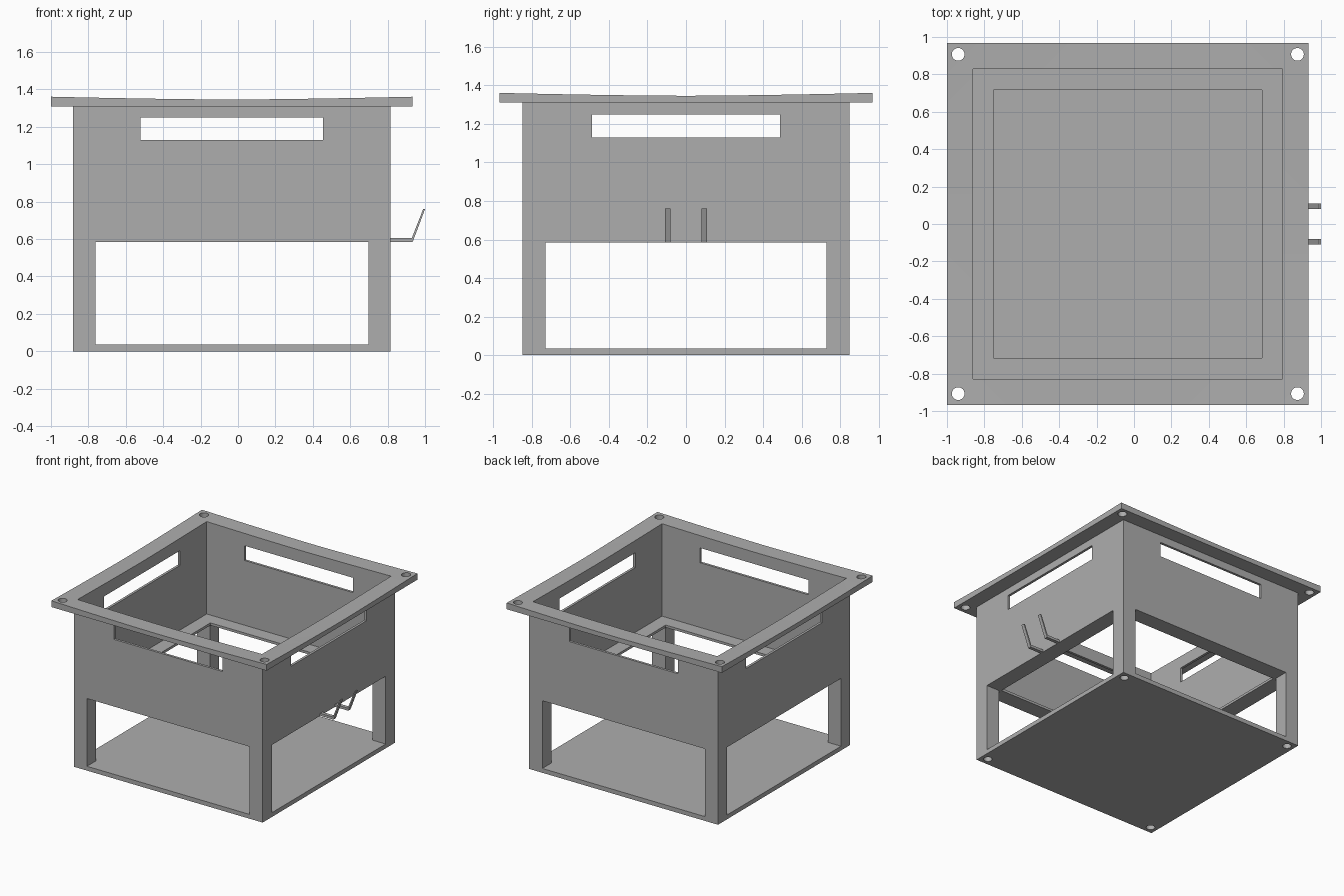
import bpy, bmesh, math
from mathutils import Matrix

if "Cube" in bpy.data.objects:
    bpy.data.objects.remove(bpy.data.objects["Cube"])

CX = -0.033          # housing centre, shifted left by the side hooks
HALF, INNER, LEDGE, WINDOW, SLOT, RIM = 0.848, 0.828, 0.717, 0.73, 0.487, 0.967

grey = bpy.data.materials.new("grey")
grey.diffuse_color = (0.42, 0.42, 0.42, 1)
grey.use_nodes = True
grey.node_tree.nodes["Principled BSDF"].inputs["Base Color"].default_value = grey.diffuse_color


def make(name, bm):
    bmesh.ops.recalc_face_normals(bm, faces=bm.faces)
    me = bpy.data.meshes.new(name)
    bm.to_mesh(me)
    bm.free()
    me.materials.append(grey)
    ob = bpy.data.objects.new(name, me)
    bpy.context.collection.objects.link(ob)
    return ob


def box(name, hx, hy, z0, z1):
    bm = bmesh.new()
    m = Matrix.Translation((CX, 0, (z0 + z1) / 2)) @ Matrix.Diagonal((2 * hx, 2 * hy, z1 - z0, 1))
    bmesh.ops.create_cube(bm, size=1, matrix=m)
    return make(name, bm)


def corner_pin(name, sx, sy, offset, r, z0, z1):
    bm = bmesh.new()
    m = Matrix.Translation((CX + sx * offset, sy * offset, (z0 + z1) / 2))
    bmesh.ops.create_cone(bm, cap_ends=True, segments=32, radius1=r, radius2=r,
                          depth=z1 - z0, matrix=m)
    return make(name, bm)


def cut(target, cutters):
    for c in cutters:
        mod = target.modifiers.new("cut", 'BOOLEAN')
        mod.operation, mod.solver, mod.object = 'DIFFERENCE', 'EXACT', c
        bpy.context.view_layer.objects.active = target
        bpy.ops.object.modifier_apply(modifier=mod.name)
        bpy.data.objects.remove(c)


corners = [(sx, sy) for sx in (-1, 1) for sy in (-1, 1)]

# Housing: thin upper walls, inner ledge, four corner posts and a floor
housing = box("housing", HALF, HALF, 0, 1.312)
cut(housing, [
    box("upper_cavity", INNER, INNER, 0.605, 1.5),
    box("window_front_back", WINDOW, 1.2, 0.035, 0.585),
    box("window_sides", 1.2, WINDOW, 0.035, 0.585),
    box("ledge_opening", LEDGE, LEDGE, 0.5, 0.7),
    box("slot_front_back", SLOT, 1.2, 1.13, 1.25),
    box("slot_sides", 1.2, SLOT, 1.13, 1.25),
] + [corner_pin("foot_hole", sx, sy, 0.789, 0.032, -0.1, 0.15) for sx, sy in corners])

# Rim: flat underneath, top lifting slightly towards the corners
bm = bmesh.new()
bmesh.ops.create_grid(bm, x_segments=12, y_segments=12, size=RIM,
                      matrix=Matrix.Translation((CX, 0, 1.31)))
ext = bmesh.ops.extrude_face_region(bm, geom=bm.faces[:], use_keep_orig=True)
for v in [g for g in ext["geom"] if isinstance(g, bmesh.types.BMVert)]:
    u, w = abs(v.co.x - CX) / RIM, abs(v.co.y) / RIM
    v.co.z = 1.346 + 0.015 * (u * w) ** 1.5
bmesh.ops.triangulate(bm, faces=[f for f in bm.faces if f.calc_center_median().z > 1.33])
rim = make("rim", bm)
cut(rim, [box("rim_opening", INNER, INNER, 1.2, 1.5)] +
    [corner_pin("rim_hole", sx, sy, 0.907, 0.034, 1.2, 1.5) for sx, sy in corners])

# Two bent hooks on the right wall
profile = [(0.813, 0.585), (0.934, 0.585), (1.0, 0.76), (0.99, 0.76), (0.929, 0.605), (0.813, 0.605)]
for side, y in (("front", -0.095), ("back", 0.095)):
    bm = bmesh.new()
    face = bm.faces.new([bm.verts.new((x, y - 0.014, z)) for x, z in profile])
    ext = bmesh.ops.extrude_face_region(bm, geom=[face], use_keep_orig=True)
    bmesh.ops.translate(bm, vec=(0, 0.028, 0),
                        verts=[g for g in ext["geom"] if isinstance(g, bmesh.types.BMVert)])
    make(side + "_hook", bm)
